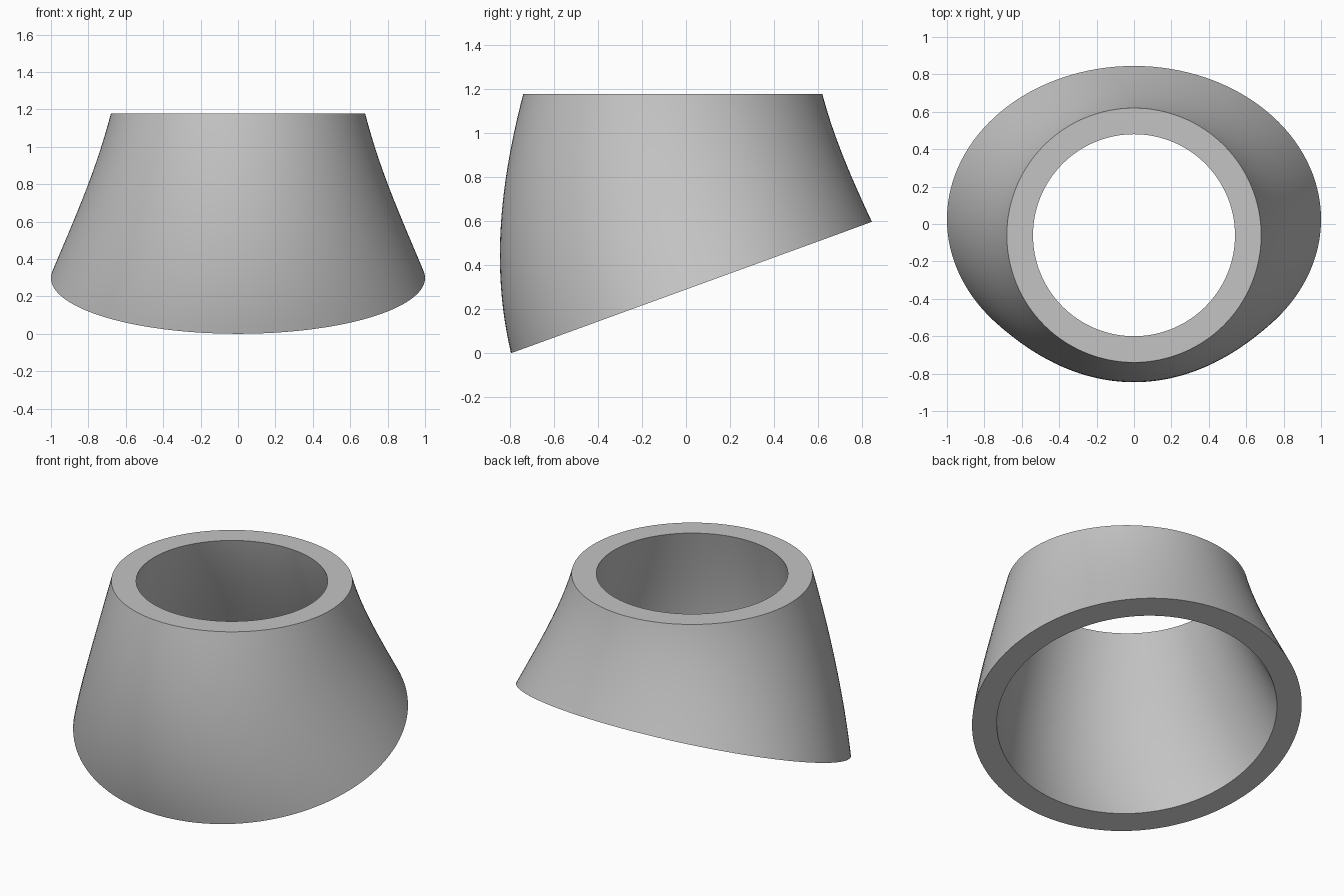
import bpy
import bmesh
from math import sin, cos, tau
from mathutils import Vector

cube = bpy.data.objects.get("Cube")
if cube:
    bpy.data.objects.remove(cube, do_unlink=True)

SEGMENTS = 128
STEPS = 24
TOP_Z = 1.177
TILT = 0.364          # rise of the slanted base per unit of y


def wall_point(angle, t, bottom_scale, top_radius):
    """Point on a wall lofted from the slanted oval base to the round rim."""
    c, s = cos(angle), sin(angle)
    y = 0.025 + 0.82 * bottom_scale * s
    start = Vector((bottom_scale * c, y, (y + 0.795) * TILT))
    end = Vector((top_radius * c, -0.06 + top_radius * s, TOP_Z))
    height = end.z - start.z
    # Leaves square to the base, then straightens towards the rim
    leave = Vector((-0.42 * c, -0.355 - 0.115 * s, 1)) * height
    arrive = Vector((-0.26 * c, -0.26 * s, 1)) * height
    u = 1 - t
    return (start * (u * u * (1 + 2 * t)) + leave * (t * u * u)
            + end * (t * t * (3 - 2 * t)) - arrive * (t * t * u))


def add_wall(bm, bottom_scale, top_radius):
    return [[bm.verts.new(wall_point(tau * i / SEGMENTS, k / STEPS,
                                     bottom_scale, top_radius))
             for i in range(SEGMENTS)] for k in range(STEPS + 1)]


def bridge(bm, lower, upper, smooth):
    for i in range(SEGMENTS):
        j = (i + 1) % SEGMENTS
        bm.faces.new((lower[i], lower[j], upper[j], upper[i])).smooth = smooth


# Hollow sleeve: outer wall, inner wall, flat rim and flat slanted base
bm = bmesh.new()
outer = add_wall(bm, 1.0, 0.68)
inner = add_wall(bm, 0.85, 0.54)
for k in range(STEPS):
    bridge(bm, outer[k], outer[k + 1], True)
    bridge(bm, inner[k + 1], inner[k], True)
bridge(bm, outer[-1], inner[-1], False)
bridge(bm, inner[0], outer[0], False)
bmesh.ops.recalc_face_normals(bm, faces=bm.faces)
mesh = bpy.data.meshes.new("sleeve")
bm.to_mesh(mesh)
bm.free()

sleeve = bpy.data.objects.new("sleeve", mesh)
bpy.context.collection.objects.link(sleeve)

# Plain grey finish
grey = bpy.data.materials.new("grey")
grey.use_nodes = True
colour = (0.55, 0.55, 0.55, 1)
grey.diffuse_color = colour
grey.node_tree.nodes["Principled BSDF"].inputs["Base Color"].default_value = colour
mesh.materials.append(grey)

bpy.ops.object.select_all(action="DESELECT")
sleeve.select_set(True)
bpy.context.view_layer.objects.active = sleeve
bpy.ops.object.shade_smooth_by_angle(angle=0.7)
